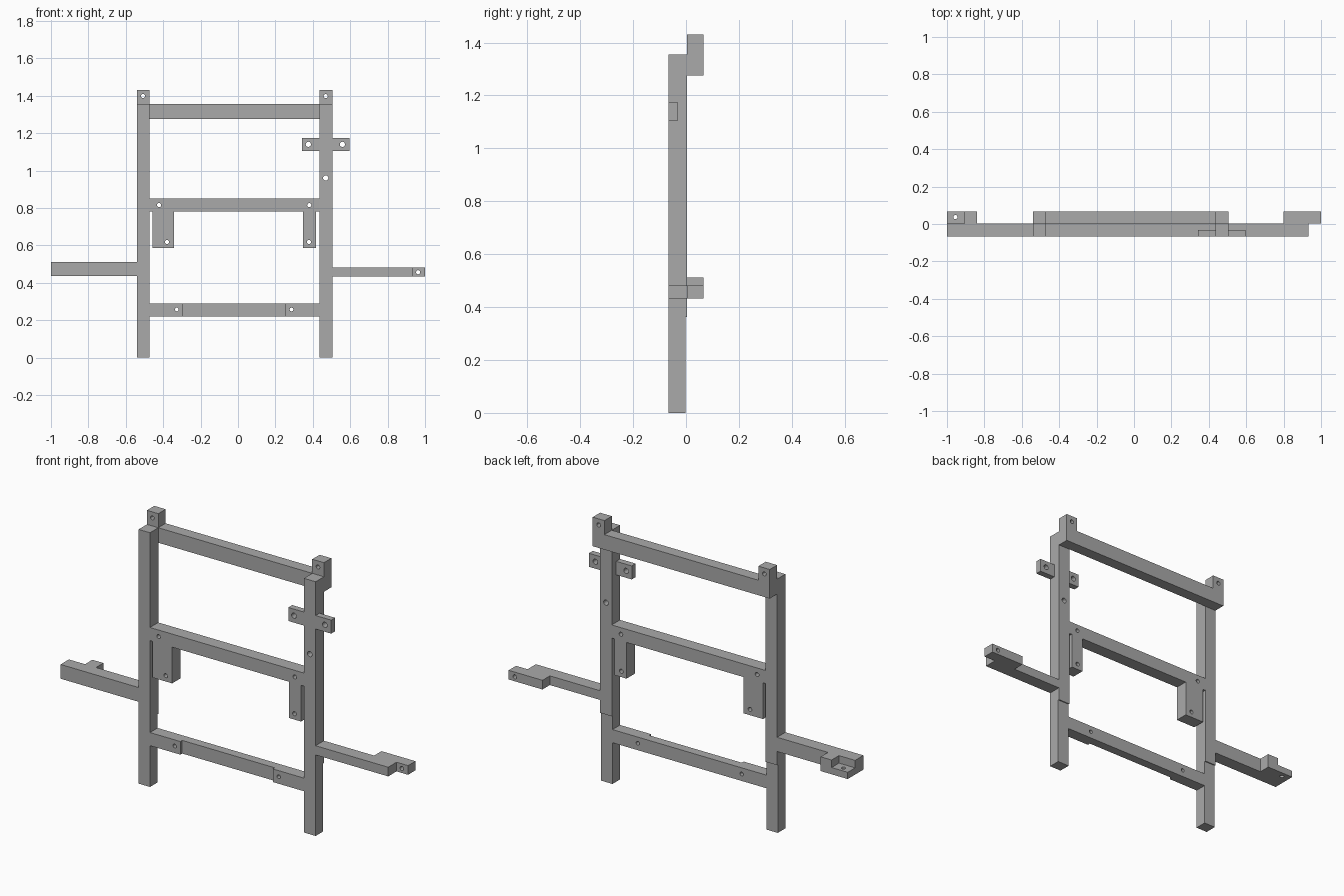
import bpy, bmesh, math
from mathutils import Matrix, Vector

cube = bpy.data.objects.get("Cube")
if cube:
    bpy.data.objects.remove(cube, do_unlink=True)

grey = bpy.data.materials.new("plain_grey")
grey.use_nodes = True
colour = (0.4, 0.4, 0.4, 1)
grey.diffuse_color = colour
grey.node_tree.nodes["Principled BSDF"].inputs["Base Color"].default_value = colour

# Shared levels: front plane, rear of the frame layer, rear of the lug layer
FRONT, MID, REAR = -0.066, 0.004, 0.066
POSTS = {"right": (-0.54, -0.473), "left": (0.435, 0.504)}
IN_R, IN_L = POSTS["right"][1], POSTS["left"][0]


def place(axis, a, b, depth):
    """Put profile coordinates a, b and a depth along the given axis."""
    return Vector({"x": (depth, a, b), "y": (a, depth, b), "z": (a, b, depth)}[axis])


def add_object(name, bm):
    bmesh.ops.recalc_face_normals(bm, faces=bm.faces)
    mesh = bpy.data.meshes.new(name)
    bm.to_mesh(mesh)
    bm.free()
    mesh.materials.append(grey)
    obj = bpy.data.objects.new(name, mesh)
    bpy.context.collection.objects.link(obj)
    return obj


def drill(obj, axis, holes):
    """Cut round through holes (a, b, radius) along an axis."""
    turn = {"x": Matrix.Rotation(math.pi / 2, 4, "Y"),
            "y": Matrix.Rotation(math.pi / 2, 4, "X"), "z": Matrix()}[axis]
    mid = sum((Vector(c) for c in obj.bound_box), Vector()) / 8
    bm = bmesh.new()
    for a, b, r in holes:
        spot = place(axis, a, b, mid["xyz".index(axis)])
        bmesh.ops.create_cone(bm, cap_ends=True, segments=24, radius1=r, radius2=r,
                              depth=0.3, matrix=Matrix.Translation(spot) @ turn)
    cutter = add_object("hole_cutter", bm)
    cutter.hide_render = True
    mod = obj.modifiers.new("holes", "BOOLEAN")
    mod.operation, mod.solver, mod.object = "DIFFERENCE", "EXACT", cutter
    bpy.context.view_layer.objects.active = obj
    bpy.ops.object.modifier_apply(modifier=mod.name)
    bpy.data.objects.remove(cutter, do_unlink=True)


def prism(name, axis, outline, lo, hi, holes=()):
    """Extrude a flat outline along an axis, then drill it."""
    bm = bmesh.new()
    face = bm.faces.new([bm.verts.new(place(axis, a, b, lo)) for a, b in outline])
    out = bmesh.ops.extrude_face_region(bm, geom=[face])
    moved = [v for v in out["geom"] if isinstance(v, bmesh.types.BMVert)]
    bmesh.ops.translate(bm, verts=moved, vec=place(axis, 0, 0, hi - lo))
    obj = add_object(name, bm)
    if holes:
        drill(obj, axis, holes)
    return obj


def rect(a0, a1, b0, b1):
    return [(a0, b0), (a1, b0), (a1, b1), (a0, b1)]


# Upright posts, slightly thinner at the foot
post_side = [(FRONT, 0), (-0.002, 0), (-0.002, 0.363), (MID, 0.363),
             (MID, 1.355), (FRONT, 1.355)]
for side, (x0, x1) in POSTS.items():
    post = prism(side + "_post", "x", post_side, x0, x1)
    if side == "left":
        drill(post, "y", [(0.469, 0.96, 0.014)])

# Top rail behind the posts, with a drilled ear at each end
xa, xb = POSTS["right"][0], POSTS["left"][1]
prism("top_rail", "y",
      [(xa, 1.275), (xb, 1.275), (xb, 1.43), (IN_L, 1.43), (IN_L, 1.355),
       (IN_R, 1.355), (IN_R, 1.43), (xa, 1.43)],
      MID, REAR, [(x, 1.398, 0.011) for x in (-0.508, 0.469)])

# Middle rail with two hanging tabs
prism("middle_rail", "y",
      [(IN_R, 0.85), (IN_R, 0.78), (-0.457, 0.78), (-0.457, 0.587), (-0.342, 0.587),
       (-0.342, 0.78), (0.348, 0.78), (0.348, 0.587), (0.418, 0.587), (0.418, 0.78),
       (IN_L, 0.78), (IN_L, 0.85)],
      FRONT, MID,
      [(-0.422, 0.815, 0.011), (0.381, 0.815, 0.011),
       (-0.38, 0.618, 0.011), (0.379, 0.618, 0.011)])

# Bottom rail, recessed along the front between its thick ends
recess = FRONT + 0.016
bottom = prism("bottom_rail", "z",
               [(IN_R, FRONT), (-0.294, FRONT), (-0.294, recess), (0.252, recess),
                (0.252, FRONT), (IN_L, FRONT), (IN_L, -0.002), (IN_R, -0.002)],
               0.22, 0.29)
drill(bottom, "y", [(x, 0.257, 0.01) for x in (-0.327, 0.286)])

# Small drilled bracket wings either side of the left post
for name, x0, x1, hx in (("inner", 0.343, IN_L, 0.376), ("outer", xb, 0.596, 0.558)):
    prism(name + "_bracket_wing", "y", rect(x0, x1, 1.103, 1.175),
          FRONT, -0.033, [(hx, 1.14, 0.014)])

# Right arm with a rear lug and a thin drilled shelf at its tip
prism("right_arm", "z",
      [(-1, FRONT), (xa, FRONT), (xa, MID), (-0.84, MID), (-0.84, REAR),
       (-0.905, REAR), (-0.905, MID), (-1, MID)], 0.436, 0.512)
prism("right_arm_shelf", "z", rect(-1, -0.905, MID, REAR), 0.436, 0.472,
      [(-0.955, 0.037, 0.011)])

# Left arm with a rear lug reaching past its tip
left_arm = prism("left_arm", "z",
                 [(xb, FRONT), (0.932, FRONT), (0.932, MID), (1, MID),
                  (1, REAR), (0.8, REAR), (0.8, MID), (xb, MID)], 0.432, 0.481)
drill(left_arm, "y", [(0.963, 0.456, 0.011)])
